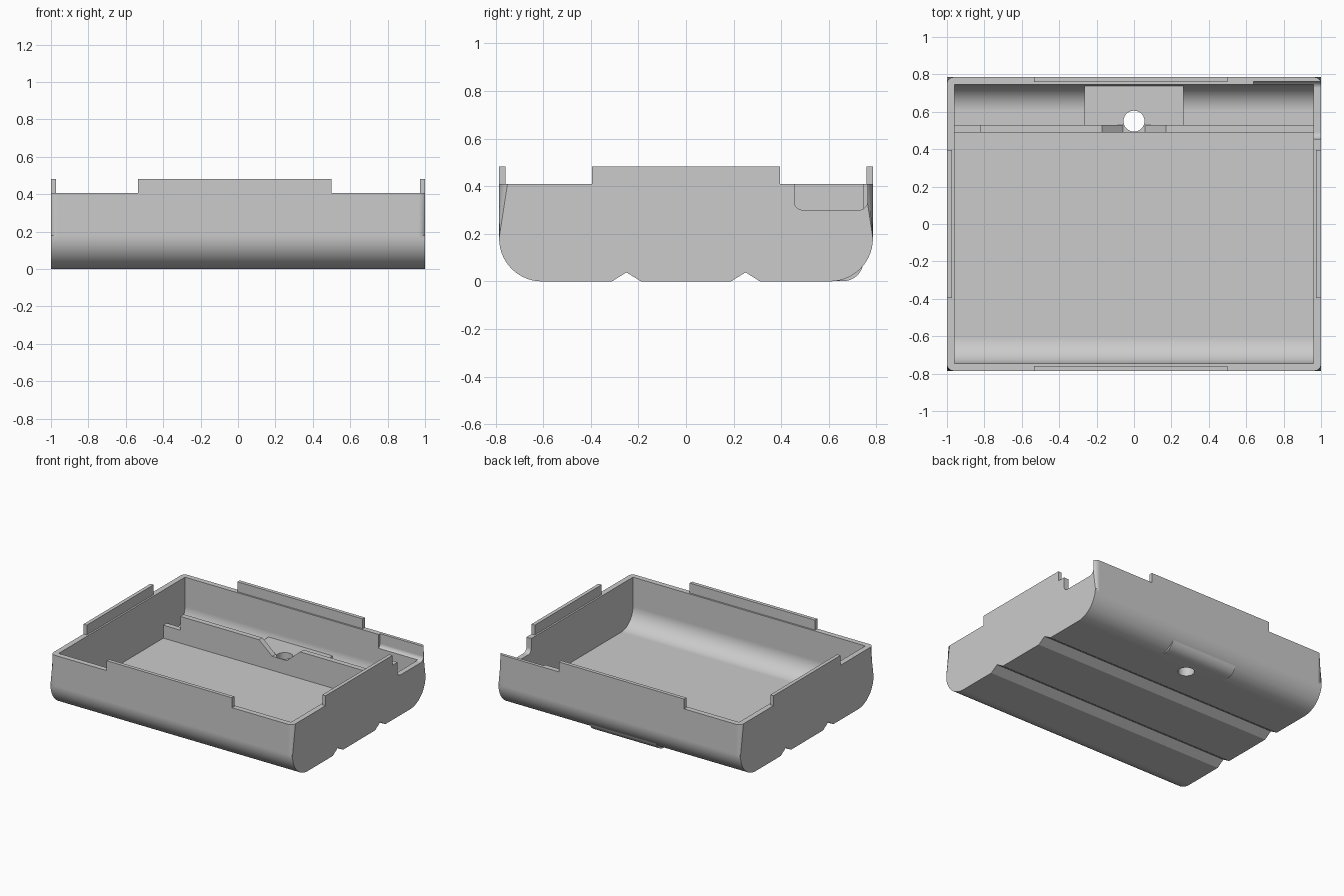
import bpy, bmesh
from math import sin, cos, pi

cube = bpy.data.objects.get("Cube")
if cube:
    bpy.data.objects.remove(cube, do_unlink=True)

GREY = (0.6, 0.6, 0.6, 1.0)
mat = bpy.data.materials.new("plain grey")
mat.use_nodes = True
mat.diffuse_color = GREY
mat.node_tree.nodes["Principled BSDF"].inputs["Base Color"].default_value = GREY

HX, HY, RIM, LIP_TOP = 1.0, 0.785, 0.408, 0.482


def add_object(name, bm):
    bmesh.ops.recalc_face_normals(bm, faces=bm.faces)
    mesh = bpy.data.meshes.new(name)
    bm.to_mesh(mesh)
    bm.free()
    mesh.materials.append(mat)
    ob = bpy.data.objects.new(name, mesh)
    bpy.context.collection.objects.link(ob)
    return ob


def prism(name, pts, axis, start, end, bevel=0.0):
    """Extrude a profile along x (points are y, z) or along y (points are x, z)."""
    bm = bmesh.new()
    caps = []
    for t in (start, end):
        caps.append([bm.verts.new((t, u, v) if axis == "x" else (u, t, v)) for u, v in pts])
        bm.faces.new(caps[-1])
    for i in range(len(pts)):
        j = (i + 1) % len(pts)
        bm.faces.new((caps[0][i], caps[0][j], caps[1][j], caps[1][i]))
    if bevel:
        top = max(v for _, v in pts) - 1e-4
        edges = []
        for ring in caps:
            for i, a in enumerate(ring):
                b = ring[(i + 1) % len(ring)]
                if min(a.co.z, b.co.z) < top:
                    edges.append(bm.edges.get((a, b)))
        bmesh.ops.bevel(bm, geom=edges, offset=bevel, segments=6, profile=0.5,
                        affect="EDGES", clamp_overlap=False)
    return add_object(name, bm)


def rect(u0, u1, v0, v1):
    return [(u0, v0), (u1, v0), (u1, v1), (u0, v1)]


def tub(u0, u1, v0, v1, r, n=14):
    """Rectangle with its two lower corners rounded."""
    arc = [i * pi / 2 / n for i in range(n + 1)]
    left = [(u0 + r - r * cos(a), v0 + r - r * sin(a)) for a in arc]
    right = [(u1 - r + r * sin(a), v0 + r - r * cos(a)) for a in arc]
    return left + right + [(u1, v1), (u0, v1)]


def combine(target, tool, operation):
    mod = target.modifiers.new(tool.name, "BOOLEAN")
    mod.operation, mod.solver, mod.object = operation, "EXACT", tool
    bpy.context.view_layer.objects.active = target
    bpy.ops.object.modifier_apply(modifier=mod.name)
    bpy.data.objects.remove(tool, do_unlink=True)


# Outer tray with the rounded boss under its rear edge, then hollowed
tray = prism("tray", tub(-HY, HY, 0, RIM, 0.18), "x", -HX, HX, bevel=0.035)
combine(tray, prism("boss", tub(0.4, 0.745, 0.001, 0.16, 0.085), "x", -0.275, 0.275, bevel=0.05), "UNION")
combine(tray, prism("cavity", tub(-0.745, 0.745, 0.05, 0.6, 0.14), "x", -0.96, 0.96), "DIFFERENCE")

# Inner rib: low end on one side and a sloped dip in the middle
rib = [(-0.98, 0.03), (0.98, 0.03), (0.98, 0.25), (0.17, 0.25), (0.06, 0.155),
       (-0.06, 0.155), (-0.17, 0.25), (-0.82, 0.25), (-0.82, 0.147), (-0.98, 0.147)]
combine(tray, prism("rib", rib, "y", 0.49, 0.53), "UNION")

# Flat platform behind the rib
platform = [(0.51, 0.02), (0.66, 0.02), (0.75, 0.1), (0.76, 0.15), (0.51, 0.15)]
combine(tray, prism("platform", platform, "x", -0.265, 0.265), "UNION")

# Round hole through the platform
bm = bmesh.new()
bmesh.ops.create_cone(bm, cap_ends=True, segments=40, radius1=0.056, radius2=0.056, depth=1)
bmesh.ops.translate(bm, verts=bm.verts, vec=(0, 0.55, 0))
combine(tray, add_object("hole", bm), "DIFFERENCE")

# Two V grooves along the underside
for y in (-0.25, 0.25):
    groove = [(y - 0.085, -0.015), (y + 0.085, -0.015), (y, 0.038)]
    combine(tray, prism("groove", groove, "x", -1.1, 1.1), "DIFFERENCE")

# Side opening that also thins the rear wall near the corner
combine(tray, prism("opening", tub(0.455, 0.762, 0.3, 0.6, 0.035), "x", 0.64, 1.1), "DIFFERENCE")
parts = [tray]

# Raised lips on the four rim edges
T = 0.027
for side, s in (("front", -1), ("back", 1)):
    a, b = sorted((s * HY, s * (HY - T)))
    parts.append(prism(side + "_lip", rect(-0.535, 0.5, RIM, LIP_TOP), "y", a, b))
for side, s in (("right", -1), ("left", 1)):
    a, b = sorted((s * HX, s * (HX - T)))
    parts.append(prism(side + "_lip", rect(-0.395, 0.395, RIM, LIP_TOP), "x", a, b))

# Smooth rounded surfaces, crisp edges
bpy.ops.object.select_all(action="DESELECT")
for ob in parts:
    ob.select_set(True)
bpy.context.view_layer.objects.active = tray
bpy.ops.object.shade_smooth_by_angle(angle=pi / 7)
tray.modifiers.new("even_normals", "WEIGHTED_NORMAL").keep_sharp = True
